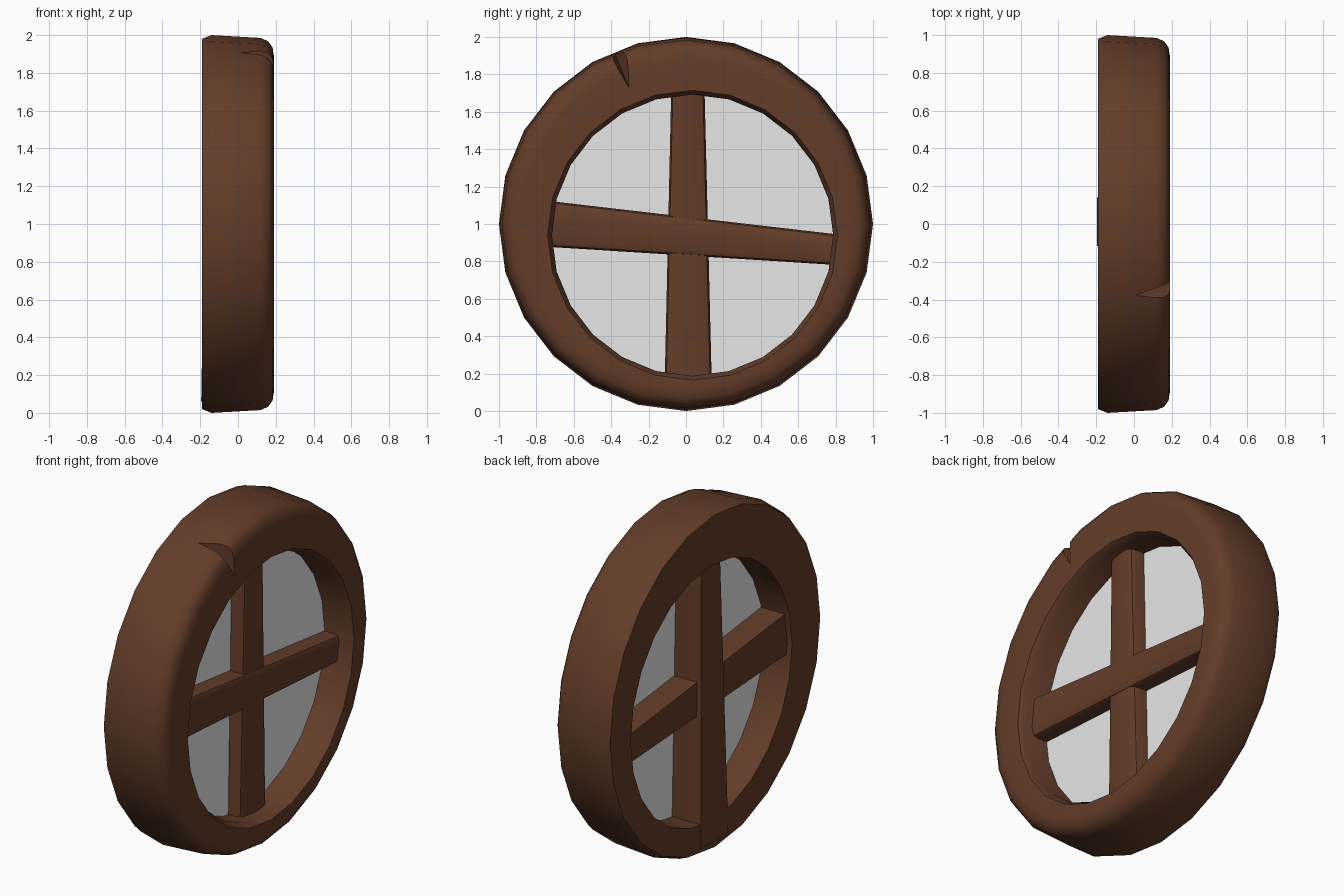
import bpy, bmesh, math
from mathutils import Vector

if "Cube" in bpy.data.objects:
    bpy.data.objects.remove(bpy.data.objects["Cube"])

SIDES = 24


def material(name, color):
    m = bpy.data.materials.new(name)
    m.use_nodes = True
    m.diffuse_color = color
    m.node_tree.nodes["Principled BSDF"].inputs["Base Color"].default_value = color
    return m


wood = material("dark wood", (0.125, 0.047, 0.023, 1))
glass = material("pale glass", (0.8, 0.8, 0.8, 1))


def finish(name, bm, mat, smooth=True):
    bmesh.ops.recalc_face_normals(bm, faces=bm.faces[:])
    me = bpy.data.meshes.new(name)
    bm.to_mesh(me)
    bm.free()
    me.materials.append(mat)
    ob = bpy.data.objects.new(name, me)
    bpy.context.collection.objects.link(ob)
    if smooth:
        bpy.ops.object.select_all(action="DESELECT")
        ob.select_set(True)
        bpy.context.view_layer.objects.active = ob
        bpy.ops.object.shade_smooth_by_angle(angle=math.radians(35))
    return ob


def ring(bm, x, r, off):
    """One loop of the frame: depth, radius and how far it is off centre."""
    return [bm.verts.new((x, 0.035 * off + r * math.cos(a), 1 - 0.06 * off + r * math.sin(a)))
            for a in (math.tau * i / SIDES for i in range(SIDES))]


# Round frame: rounded rim outside, off-centre hole inside
bm = bmesh.new()
section = [(-0.19, 0.98, 0), (-0.14, 1.0, 0), (0.12, 0.985, 0), (0.16, 0.967, 0),
           (0.183, 0.935, 0), (0.19, 0.89, 0), (0.19, 0.775, 1), (0.15, 0.752, 1),
           (-0.19, 0.752, 1)]
loops = [ring(bm, *s) for s in section]
for k, a in enumerate(loops):
    b = loops[(k + 1) % len(loops)]
    for i in range(SIDES):
        j = (i + 1) % SIDES
        bm.faces.new((a[i], a[j], b[j], b[i]))
frame = finish("round_frame", bm, wood, False)

# Chip cut out of the rim
bm = bmesh.new()
for p in [(-0.01, -0.385, 1.925), (0.195, -0.303, 1.725), (0.26, -0.46, 1.97), (0.26, -0.29, 2.0)]:
    bm.verts.new(p)
bmesh.ops.convex_hull(bm, input=bm.verts[:])
chip = finish("chip_cutter", bm, wood, False)
chip.hide_render = True
chip.hide_viewport = True
cut = frame.modifiers.new("chip", "BOOLEAN")
cut.object = chip
cut.operation = "DIFFERENCE"
cut.solver = "EXACT"
bpy.context.view_layer.objects.active = frame
frame.select_set(True)
bpy.ops.object.modifier_apply(modifier="chip")
bpy.data.objects.remove(chip)
bpy.ops.object.select_all(action="DESELECT")
frame.select_set(True)
bpy.ops.object.shade_smooth_by_angle(angle=math.radians(35))


def bar(name, start, end):
    """Tapered bar; each end is (centre, half width, back x, front x)."""
    bm = bmesh.new()
    across = (Vector(end[0]) - Vector(start[0])).normalized().cross(Vector((1, 0, 0)))
    rings = []
    for c, w, back, front in (start, end):
        rings.append([bm.verts.new(Vector((x, c[1], c[2])) + across * s * w)
                      for x, s in ((back, -1), (front, -1), (front, 1), (back, 1))])
    a, b = rings
    bm.faces.new(a)
    bm.faces.new(b)
    for i in range(4):
        bm.faces.new((a[i], a[(i + 1) % 4], b[(i + 1) % 4], b[i]))
    bm.edges.ensure_lookup_table()
    front_edges = [bm.edges.get((a[i], b[i])) for i in (1, 2)]
    bmesh.ops.bevel(bm, geom=front_edges, offset=0.03, segments=2, profile=0.5, affect="EDGES")
    return finish(name, bm, wood)


# Crossing bars, slightly crooked
bar("upright_bar", ((0, 0.012, 0.06), 0.128, -0.195, 0.095), ((0, 0.01, 1.76), 0.088, -0.165, 0.105))
bar("cross_bar", ((0, -0.8, 1.006), 0.124, -0.16, 0.11), ((0, 0.87, 0.857), 0.08, -0.15, 0.11))

# Pane
bm = bmesh.new()
front, back = ring(bm, 0.015, 0.765, 1), ring(bm, -0.005, 0.765, 1)
bm.faces.new(front)
bm.faces.new(back)
for i in range(SIDES):
    j = (i + 1) % SIDES
    bm.faces.new((front[i], front[j], back[j], back[i]))
finish("glass_pane", bm, glass, False)
